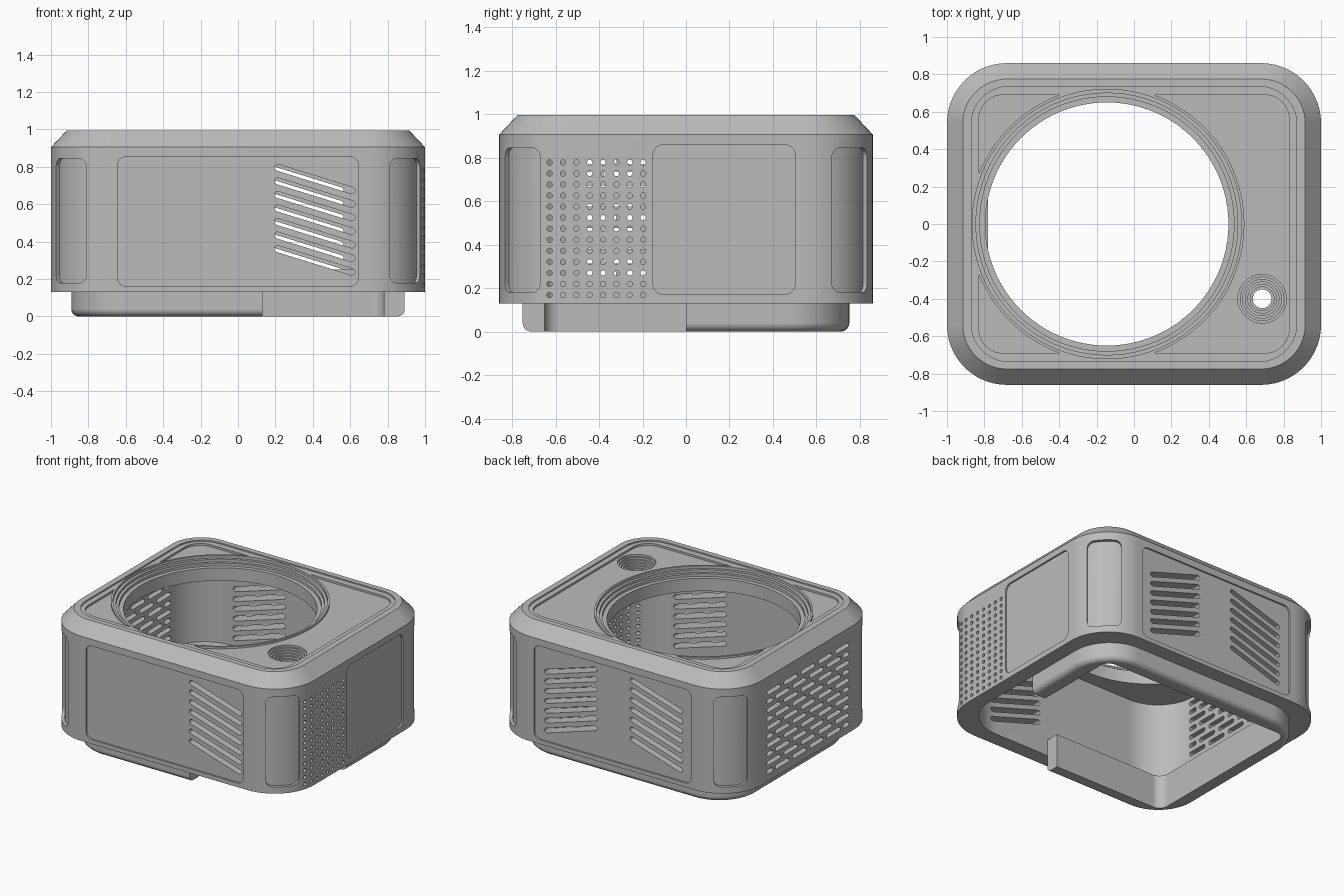
import bpy, bmesh
from math import pi, sin, cos, radians
from mathutils import Matrix, Vector

cube = bpy.data.objects.get("Cube")
if cube:
    bpy.data.objects.remove(cube, do_unlink=True)

GREY = (0.5, 0.5, 0.5, 1)
grey = bpy.data.materials.new("plain grey")
grey.use_nodes = True
grey.diffuse_color = GREY
grey.node_tree.nodes["Principled BSDF"].inputs["Base Color"].default_value = GREY


def rounded(hw, hh, r, seg=14, cx=0, cy=0):
    """Rounded rectangle outline, counter-clockwise."""
    pts = []
    for q, (sx, sy) in enumerate([(1, 1), (-1, 1), (-1, -1), (1, -1)]):
        for i in range(seg + 1):
            a = (q + i / seg) * pi / 2
            pts.append((cx + sx * (hw - r) + r * cos(a), cy + sy * (hh - r) + r * sin(a)))
    return pts


def circle(r, cx=0, cy=0, seg=96):
    return [(cx + r * cos(2 * pi * i / seg), cy + r * sin(2 * pi * i / seg)) for i in range(seg)]


def slot(length, width, tilt, cx, cy, seg=6):
    """Slot with round ends, tilted about its centre."""
    pts = []
    for end in (0, 1):
        for i in range(seg + 1):
            a = -pi / 2 + pi * end + pi * i / seg
            x = (length - width) / 2 * (1 - 2 * end) + width / 2 * cos(a)
            y = width / 2 * sin(a)
            pts.append((cx + x * cos(tilt) - y * sin(tilt), cy + x * sin(tilt) + y * cos(tilt)))
    return pts


def add_loft(bm, layers, m=Matrix()):
    """Closed solid through a stack of (outline, height) layers."""
    rings = [[bm.verts.new(m @ Vector((x, y, z))) for x, y in pts] for pts, z in layers]
    for low, high in zip(rings, rings[1:]):
        for i in range(len(low)):
            j = (i + 1) % len(low)
            bm.faces.new((low[i], low[j], high[j], high[i]))
    bm.faces.new(rings[0][::-1])
    bm.faces.new(rings[-1])


def solid(name, stacks, m=Matrix()):
    bm = bmesh.new()
    for layers in stacks:
        add_loft(bm, layers, m)
    mesh = bpy.data.meshes.new(name)
    bm.to_mesh(mesh)
    bm.free()
    ob = bpy.data.objects.new(name, mesh)
    bpy.context.collection.objects.link(ob)
    return ob


def cut(target, cutter):
    """Subtract the cutter for good, then drop it."""
    mod = target.modifiers.new("cut", 'BOOLEAN')
    mod.object, mod.operation, mod.solver = cutter, 'DIFFERENCE', 'MANIFOLD'
    bpy.context.view_layer.update()
    result = bpy.data.meshes.new_from_object(target.evaluated_get(bpy.context.evaluated_depsgraph_get()))
    target.modifiers.clear()
    target.data = result
    bpy.data.objects.remove(cutter, do_unlink=True)


def facing(angle, origin=(0, 0, 0)):
    """Local x along the wall, local y up, local z outward."""
    a = radians(angle)
    m = Matrix(((-sin(a), 0, cos(a)), (cos(a), 0, sin(a)), (0, 1, 0))).to_4x4()
    return Matrix.Translation(origin) @ m


def side_cut(angle, outlines, near, far=1.2):
    cut(housing, solid("side cutter", [[(o, near), (o, far)] for o in outlines], facing(angle)))


def stepped_hole(radii, top, drop, cx, cy, seg):
    layers, z = [(circle(radii[0], cx, cy, seg), 1.2)], top
    for r, smaller in zip(radii, radii[1:]):
        z -= drop
        layers += [(circle(r, cx, cy, seg), z), (circle(smaller, cx, cy, seg), z)]
    layers.append((circle(radii[-1], cx, cy, seg), 0.7))
    cut(housing, solid("hole cutter", [layers[::-1]]))


# Housing shell with a bevelled top and an open underside
BASE, SHOULDER, TOP, HOLE_X = 0.13, 0.905, 0.995, -0.145
housing = solid("housing", [[(rounded(1, 0.86, 0.32), BASE), (rounded(1, 0.86, 0.32), SHOULDER),
                             (rounded(0.915, 0.775, 0.235), TOP)]])
cavity = rounded(0.89, 0.75, 0.3)
cut(housing, solid("cavity cutter", [[(cavity, 0), (cavity, 0.83)]]))

# Two shallow steps in the top, leaving a collar round the large opening
step = rounded(0.87, 0.735, 0.2)
cut(housing, solid("top step cutter", [[(step, 0.985), (step, 1.2)]]))
field = rounded(0.83, 0.69, 0.13)
recess = solid("top recess cutter", [[(field, 0.97), (field, 1.2)]])
collar = circle(0.735, HOLE_X)
cut(recess, solid("collar", [[(collar, 0.9), (collar, 1.3)]]))
cut(housing, recess)

# Large stepped opening and small stepped hole
stepped_hole([0.72, 0.70, 0.68, 0.65], 0.985, 0.02, HOLE_X, 0, 96)
stepped_hole([0.13 - 0.0133 * i for i in range(7)], 0.97, 0.015, 0.685, -0.4, 32)

# Shallow side panels
wide_panel = rounded(0.645, 0.347, 0.05, 6, 0, 0.508)
side_cut(-90, [wide_panel], 0.848)
side_cut(90, [wide_panel], 0.848)
side_cut(0, [rounded(0.327, 0.345, 0.05, 6, 0.175, 0.515)], 0.988)

# Curved recesses on the four corners
for sx, sy, angle in [(1, 1, 45), (-1, 1, 135), (-1, -1, 225), (1, -1, 315)]:
    outline = rounded(0.115, 0.333, 0.045, 6, 0, 0.512)
    outline = [(x, y) for x, y in outline]
    pad = solid("corner cutter", [[(outline, 0.1), (outline, 0.5)]],
                facing(angle, (sx * 0.68, sy * 0.54, 0)))
    core = circle(0.297, sx * 0.68, sy * 0.54, 64)
    cut(pad, solid("corner core", [[(core, 0), (core, 1.2)]]))
    cut(housing, pad)

# Slanted vents: one bank in front, a mirrored pair at the back
TILT = 0.3


def vents(side, cx):
    return [slot(0.45, 0.035, -side * TILT, cx, 0.735 - 0.0725 * i) for i in range(7)]


side_cut(-90, vents(1, 0.41), 0.7)
side_cut(90, vents(1, 0.35) + vents(-1, -0.35), 0.74)

# Staggered slots on one side, round perforations on the other
bricks = []
for row in range(10):
    z = 0.2 + 0.065 * row
    if row % 2:
        bricks += [slot(0.16, 0.032, 0, 0.2 * (c - 2), z) for c in range(5)]
    else:
        bricks += [slot(0.16, 0.032, 0, 0.2 * (c - 1.5), z) for c in range(4)]
        bricks += [slot(0.07, 0.032, 0, s * 0.445, z) for s in (-1, 1)]
side_cut(180, bricks, 0.88)
side_cut(0, [circle(0.0125, -0.627 + 0.0614 * c, 0.168 + 0.0508 * r, 12)
             for c in range(8) for r in range(13)], 0.75)

# Lower rail: a rounded rim, open at one corner
FILLET = 0.04
layers = []
for i in range(6):
    a = pi / 2 * i / 5
    inset = FILLET * (1 - sin(a))
    layers.append((rounded(0.891 - inset, 0.751 - inset, 0.3 - inset), FILLET * (1 - cos(a))))
layers.append((rounded(0.891, 0.751, 0.3), 0.25))
lower_rail = solid("lower_rail", [layers])
inner = rounded(0.78, 0.65, 0.07)
cut(lower_rail, solid("rail cutter", [[(inner, -1), (inner, 1)]]))
gap = [(0.13, -1.2), (1.2, -1.2), (1.2, 0), (0.13, 0)]
cut(lower_rail, solid("gap cutter", [[(gap, -1), (gap, 1)]]))

# Finish: colour and smooth curves with crisp edges
for ob in (housing, lower_rail):
    ob.data.materials.clear()
    ob.data.materials.append(grey)
    bpy.ops.object.select_all(action='DESELECT')
    ob.select_set(True)
    bpy.context.view_layer.objects.active = ob
    bpy.ops.object.shade_smooth_by_angle(angle=radians(25))
    normals = ob.modifiers.new("even shading", 'WEIGHTED_NORMAL')
    normals.keep_sharp = True
